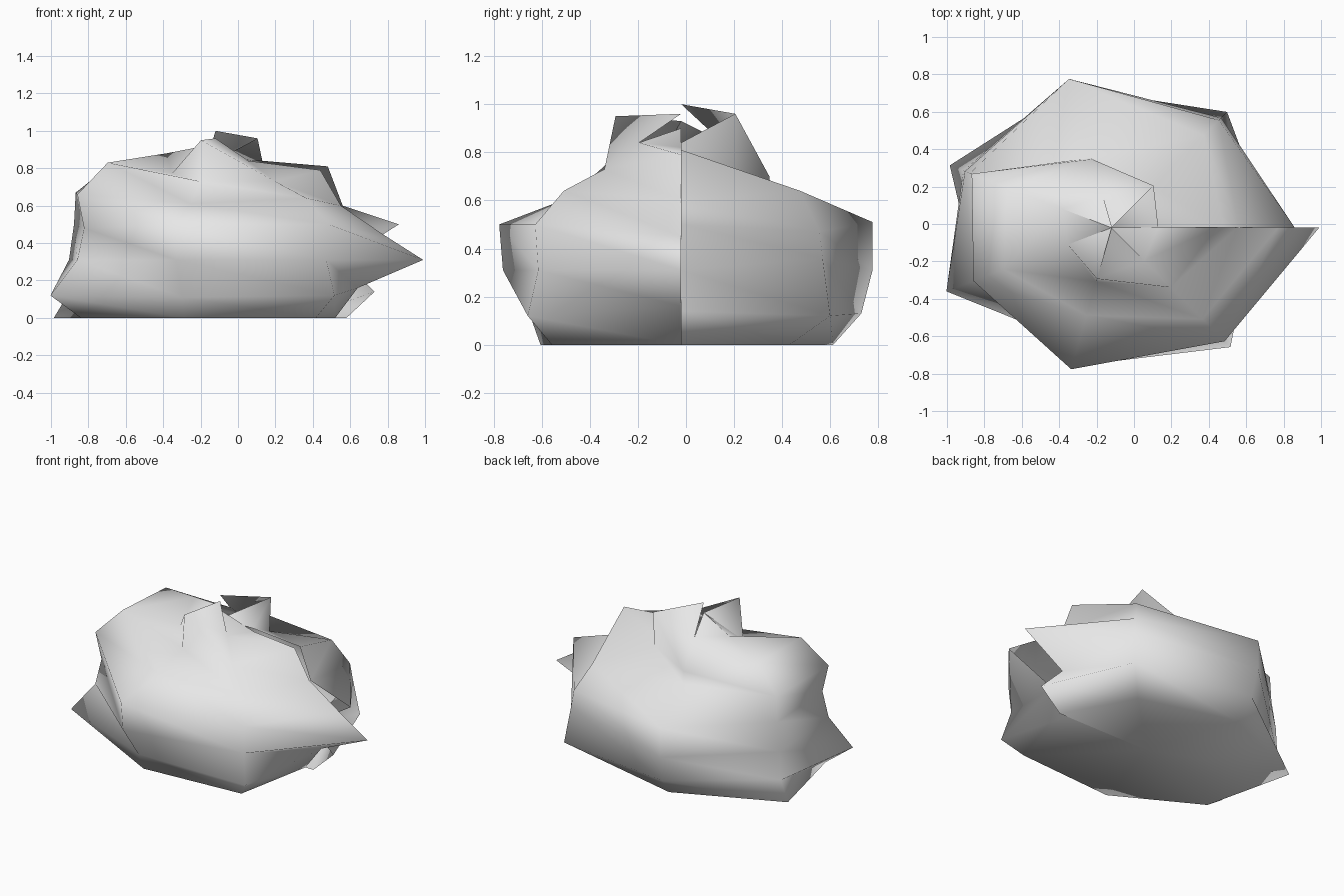
import bpy, bmesh, math

if "Cube" in bpy.data.objects:
    bpy.data.objects.remove(bpy.data.objects["Cube"])

CX, CY, SQUASH, SIDES = -0.12, -0.02, 0.8, 7

# Swirl profiles (radius, height), clockwise from the open seam, bottom to top
PROFILES = [
    [(.64, 0), (.76, .16), (1.11, .31), (.89, .45), (.67, .60), (.56, .79), (.25, .82)],
    [(.86, 0), (1.02, .12), (.95, .31), (.97, .50), (.78, .64), (.51, .73), (.28, .84)],
    [(.75, 0), (.80, .11), (.95, .31), (.97, .50), (.60, .61), (.37, .73), (.35, .95)],
    [(.80, 0), (.98, .12), (.82, .31), (.78, .48), (.82, .66), (.64, .83), (.26, .77)],
    [(.96, 0), (.88, .12), (.87, .31), (.84, .50), (.83, .67), (.62, .82), (.29, .88)],
    [(.81, 0), (.96, .13), (1.02, .31), (1.02, .51), (.48, .62), (.47, .70), (.22, .84)],
    [(.72, 0), (.99, .12), (.94, .36), (.92, .47), (.79, .64), (.35, .73), (.36, .96)],
    [(.70, 0), (.85, .14), (.68, .31), (.98, .50), (.68, .60), (.60, .81), (.25, .84)],
]
# Height of the loose tip of each top flap
TIPS = [.90, .96, .93, .93, .93, 1.0, .84]

bm = bmesh.new()


def point(side, radius, z):
    a = -math.tau * side / SIDES
    return bm.verts.new((CX + radius * math.cos(a),
                         CY + SQUASH * radius * math.sin(a), z))


columns = [[point(j, r, z) for r, z in prof] for j, prof in enumerate(PROFILES)]
base = bm.verts.new((CX, CY, 0))

for j in range(SIDES):
    left, right = columns[j], columns[j + 1]
    # Wall of the swirl, open along the seam
    for k in range(len(left) - 1):
        bm.faces.new((left[k], left[k + 1], right[k + 1]))
        bm.faces.new((left[k], right[k + 1], right[k]))
    # Top flap and flat underside
    tip = bm.verts.new((CX, CY, TIPS[j]))
    bm.faces.new((left[-1], tip, right[-1]))
    bm.faces.new((base, left[0], right[0]))

# Smooth shading all over
for face in bm.faces:
    face.smooth = True

mesh = bpy.data.meshes.new("swirl_body")
bm.to_mesh(mesh)
bm.free()

grey = bpy.data.materials.new("light grey")
grey.diffuse_color = (0.8, 0.8, 0.8, 1)
grey.use_nodes = True
grey.node_tree.nodes["Principled BSDF"].inputs["Base Color"].default_value = grey.diffuse_color
mesh.materials.append(grey)

swirl = bpy.data.objects.new("swirl_body", mesh)
bpy.context.collection.objects.link(swirl)
